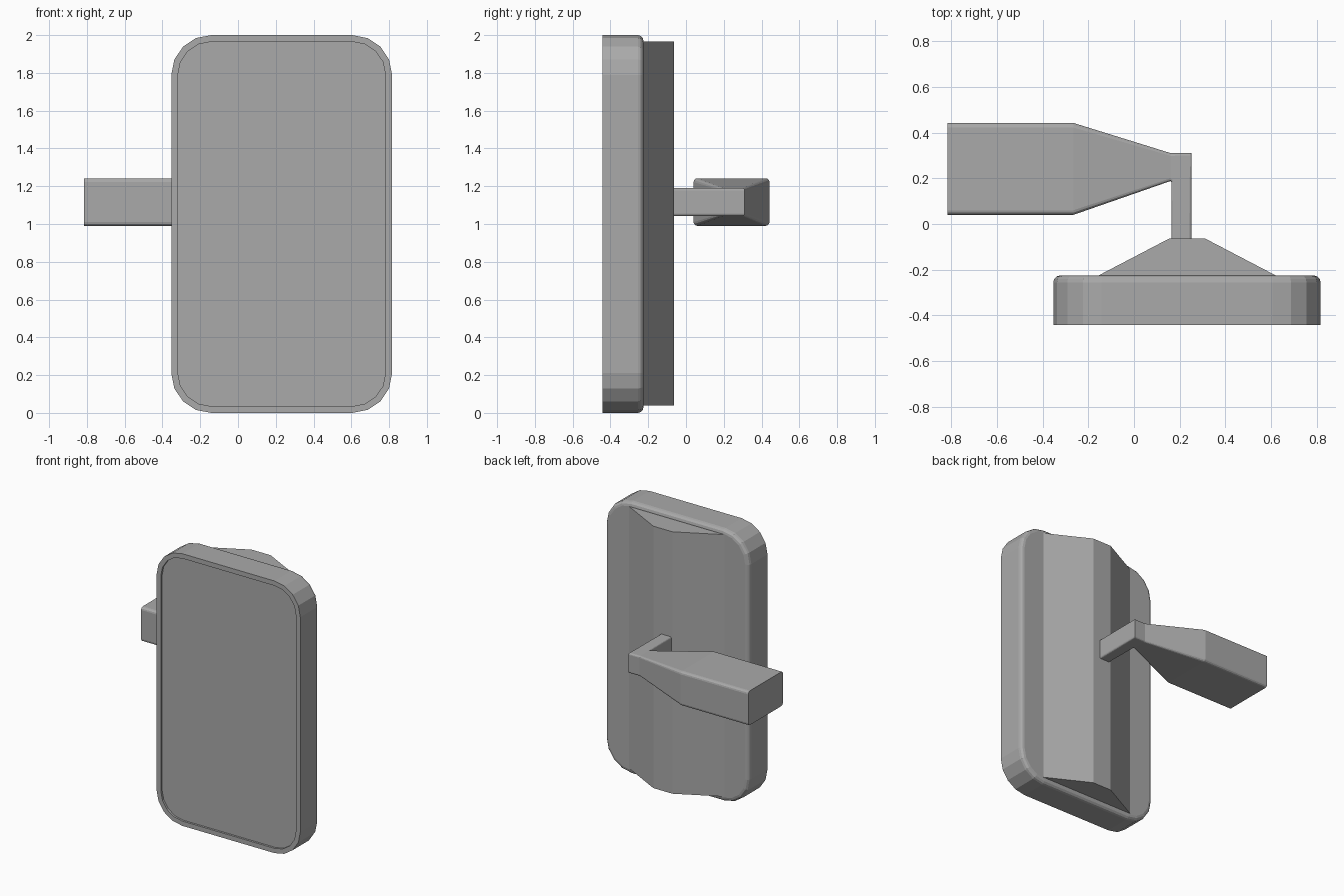
import bpy, bmesh
from math import sin, cos, pi

cube = bpy.data.objects.get("Cube")
if cube:
    bpy.data.objects.remove(cube, do_unlink=True)

grey = bpy.data.materials.new("mid grey")
grey.use_nodes = True
colour = (0.4, 0.4, 0.4, 1)
grey.diffuse_color = colour
grey.node_tree.nodes["Principled BSDF"].inputs["Base Color"].default_value = colour


def rounded_rect(u0, u1, v0, v1, r, steps):
    """Counter-clockwise outline of a rectangle with rounded corners."""
    centres = [(u1 - r, v1 - r), (u0 + r, v1 - r), (u0 + r, v0 + r), (u1 - r, v0 + r)]
    return [(cu + r * cos((q + s / steps) * pi / 2), cv + r * sin((q + s / steps) * pi / 2))
            for q, (cu, cv) in enumerate(centres) for s in range(steps + 1)]


def loft(name, loops, smooth=None):
    """Skin a series of matching outlines and cap both ends."""
    bm = bmesh.new()
    rings = [[bm.verts.new(p) for p in loop] for loop in loops]
    for a, b in zip(rings, rings[1:]):
        for i in range(len(a)):
            j = (i + 1) % len(a)
            bm.faces.new((a[i], a[j], b[j], b[i]))
    bm.faces.new(rings[0])
    bm.faces.new(rings[-1])
    bmesh.ops.recalc_face_normals(bm, faces=bm.faces)
    mesh = bpy.data.meshes.new(name)
    bm.to_mesh(mesh)
    bm.free()
    mesh.materials.append(grey)
    obj = bpy.data.objects.new(name, mesh)
    bpy.context.collection.objects.link(obj)
    if smooth:
        bpy.ops.object.select_all(action='DESELECT')
        obj.select_set(True)
        bpy.context.view_layer.objects.active = obj
        bpy.ops.object.shade_smooth_by_angle(angle=smooth)
    return obj


# Mirror housing: recessed glass in front, flat sides, rounded back edge
def housing_loop(inset, y):
    outline = rounded_rect(-0.353 + inset, 0.816 - inset, inset, 2 - inset, 0.21 - inset, 4)
    return [(x, y, z) for x, z in outline]


front, back, lip, bevel = -0.442, -0.225, 0.035, 0.03
profile = [(lip, front + 0.015), (lip, front), (0, front)]
profile += [(bevel * (1 - cos(a)), back - bevel * (1 - sin(a))) for a in (0, pi / 6, pi / 3, pi / 2)]
loft("mirror_housing", [housing_loop(i, y) for i, y in profile])

# Wedge-shaped spine behind the housing
spine = [(-0.155, -0.235), (-0.155, -0.225), (0.155, -0.063),
         (0.31, -0.063), (0.62, -0.225), (0.62, -0.235)]
loft("back_spine", [[(x, y, z) for x, y in spine] for z in (0.04, 1.965)])


# Tapered arm with a mitred elbow: each section spans an inner and an outer point
def arm_loop(inner, outer, z0, z1, r):
    width = ((outer[0] - inner[0]) ** 2 + (outer[1] - inner[1]) ** 2) ** 0.5
    return [(inner[0] + (outer[0] - inner[0]) * u / width,
             inner[1] + (outer[1] - inner[1]) * u / width, z)
            for u, z in rounded_rect(0, width, z0, z1, r, 3)]


sections = [((-0.816, 0.04), (-0.816, 0.442), 0.99, 1.242, 0.02),
            ((-0.265, 0.04), (-0.265, 0.442), 0.99, 1.242, 0.02),
            ((0.16, 0.188), (0.16, 0.31), 1.043, 1.19, 0.012),
            ((0.163, 0.183), (0.252, 0.31), 1.043, 1.19, 0.012),
            ((0.163, -0.07), (0.252, -0.07), 1.043, 1.19, 0.012)]
loft("mount_arm", [arm_loop(*s) for s in sections])
